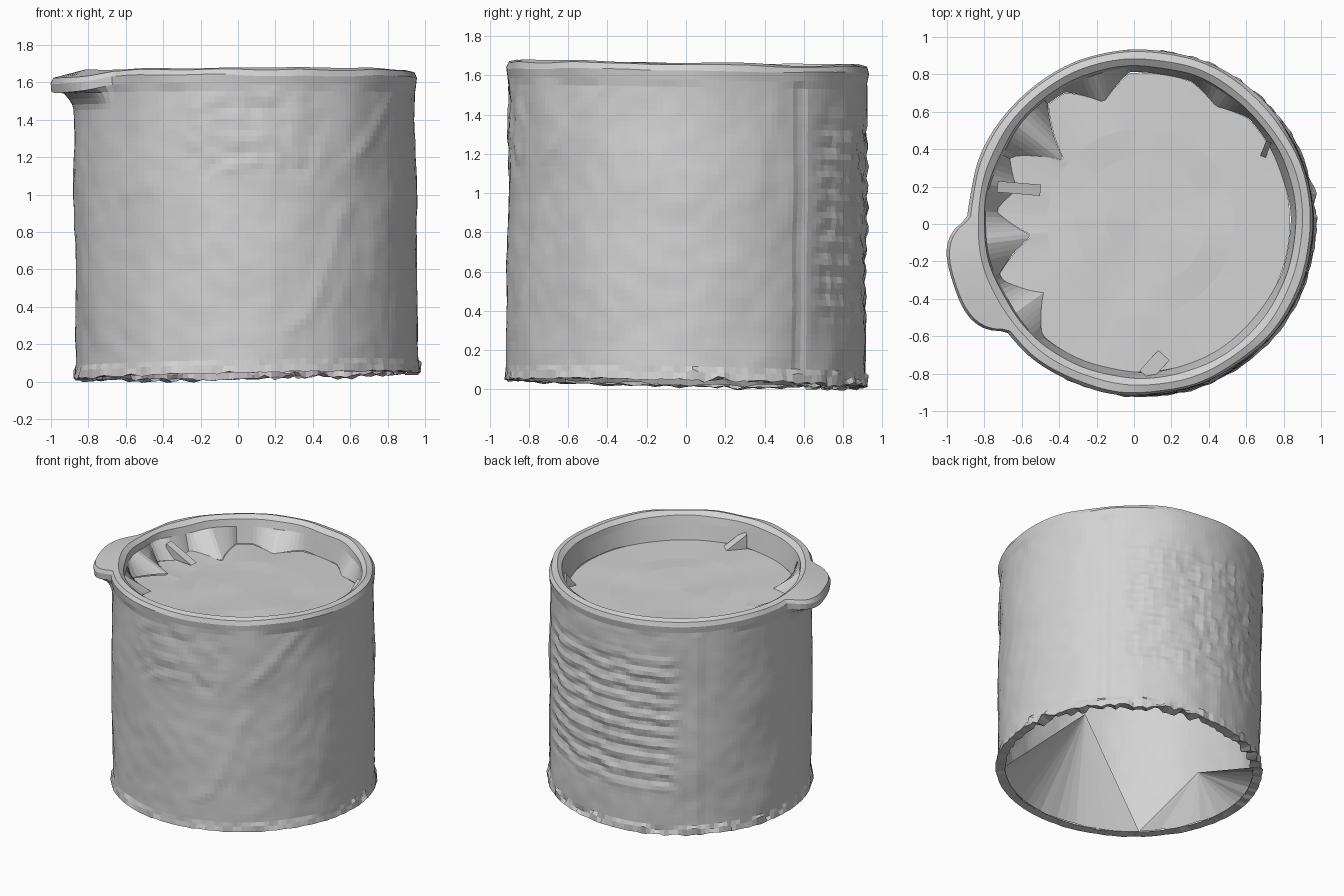
import bpy, bmesh, math, random
from mathutils import Vector, noise

random.seed(4)
cube = bpy.data.objects.get("Cube")
if cube:
    bpy.data.objects.remove(cube)

SEGMENTS = 180
CENTRE_X = 0.05
RIM_Z, LID_Z = 1.66, 1.47

grey = bpy.data.materials.new("plain grey")
grey.use_nodes = True
grey.diffuse_color = (0.65, 0.65, 0.65, 1)
grey.node_tree.nodes["Principled BSDF"].inputs["Base Color"].default_value = (0.65, 0.65, 0.65, 1)


def finish(name, bm):
    bmesh.ops.recalc_face_normals(bm, faces=bm.faces)
    mesh = bpy.data.meshes.new(name)
    bm.to_mesh(mesh)
    bm.free()
    mesh.materials.append(grey)
    obj = bpy.data.objects.new(name, mesh)
    bpy.context.collection.objects.link(obj)


def window(value, low, high, soft):
    """1 between low and high, fading to 0 over the soft width."""
    return max(0, min(1, (value - low) / soft, (high - value) / soft))


def place(angle, r, z):
    """Point on the slightly leaning can with its uneven top and bottom."""
    t = z / RIM_Z
    x = CENTRE_X + r * math.cos(math.radians(angle))
    y = r * math.sin(math.radians(angle))
    height = z + (1 - t) * (0.02 * x - 0.02 * y) - t * 0.015 * y
    return Vector((x - 0.018 * t, y + 0.01 * t, height))


def ripple(angle, z, around, up):
    """Smooth noise wrapped round the can."""
    a = math.radians(angle)
    return noise.noise((around * math.cos(a), around * math.sin(a), up * z))


def lathe(name, rings, shape, cap=False):
    """Spin (radius, height) rings, letting shape() alter each point."""
    bm = bmesh.new()
    loops = []
    for index, (radius, height) in enumerate(rings):
        angles = [360 * s / SEGMENTS for s in range(SEGMENTS)]
        loops.append([bm.verts.new(place(a, *shape(index, a, radius, height)))
                      for a in angles])
    for a, b in zip(loops, loops[1:]):
        for s in range(SEGMENTS):
            n = (s + 1) % SEGMENTS
            bm.faces.new((a[s], a[n], b[n], b[s]))
    if cap:
        hub = bm.verts.new(place(0, 0, rings[-1][1]))
        for s in range(SEGMENTS):
            bm.faces.new((loops[-1][s], loops[-1][(s + 1) % SEGMENTS], hub))
    finish(name, bm)


def foot_dip(angle):
    """Pointed folds reaching in over the lid along the back and one side."""
    folds = ((57, 0.06), (107, 0.13), (141, 0.28), (165, 0.12), (187, 0.22), (216, 0.16))
    return max(d * max(0, 1 - abs(angle - a) / 13) for a, d in folds)


def spout(angle):
    return max(0, 1 - (abs(angle - 199) / 20) ** 4)


def creases(angle, z):
    """Two diagonal ridges, the lower one curving upright."""
    lower = 281 + 25 * math.sqrt(max(0, z - 0.22) / 0.75)
    upper = 308 + 60 * (z - 1.15)
    return (max(0, 1 - abs(angle - lower) / 6) * window(z, 0.22, 0.97, 0.1)
            + max(0, 1 - abs(angle - upper) / 6) * window(z, 1.12, 1.6, 0.1))


def wall_shape(index, angle, r, z):
    if index < FIRST_SIDE:
        # Ragged foot, calmer along the front
        wild = 0.4 + 0.6 * window(angle, -90, 200, 30)
        jag = wild * ripple(angle, index, 14, 3)
        return r + 0.025 * jag, z + 0.03 * jag
    if index >= FIRST_RIM:
        bump = 0.012 * ripple(angle, index, 3, 0.3)
        if r > 0.9:
            r += 0.13 * spout(angle)
            z -= 0.035 * spout(angle)
        if index == LAST_RING:
            r -= foot_dip(angle)
        return r + bump, z + bump
    # Dents, uneven corrugation, upright seam, creases and a rough patch
    r += 0.012 * ripple(angle, z, 3, 2.5) + 0.004 * ripple(angle, z, 9, 9)
    ribbed = window(angle, 44, 126, 8) * window(z, 0.3, 1.45, 0.15)
    wave = math.sin(2 * math.pi * z / 0.11 + 0.05 * angle + 2 * ripple(angle, z, 6, 2))
    r += ribbed * (0.006 * wave + 0.008 * ripple(angle, z, 16, 8))
    r -= 0.01 * max(0, 1 - abs(angle - 39) / 3)
    r += 0.006 * max(0, 1 - abs(angle - 132) / 4)
    r += 0.009 * creases(angle, z)
    rough = window(angle, 248, 300, 8) * window(z, 1.05, 1.55, 0.1)
    r += 0.01 * rough * ripple(angle, z, 10, 12)
    # Spout underside flares out of the wall
    r += 0.11 * spout(angle) * max(0, (z - 1.46) / 0.12) ** 1.5
    return r, z


# Turned-under foot, outer wall, rolled rim and inner wall
foot = [(0.86, 0.035), (0.925, 0.03), (0.92, 0.07)]
side = [(0.914, 0.1 + 0.03 * i) for i in range(49)]
rim = [(0.92, 1.58), (0.925, 1.625), (0.91, 1.655), (0.87, 1.665),
       (0.835, 1.64), (0.825, 1.59), (0.8, LID_Z)]
FIRST_SIDE = len(foot)
FIRST_RIM = FIRST_SIDE + len(side)
LAST_RING = FIRST_RIM + len(rim) - 1
lathe("can_wall", foot + side + rim, wall_shape)


# Recessed lid, gently uneven
def lid_shape(index, angle, r, z):
    if index == 0:
        return r - foot_dip(angle), z
    return r, z + 0.02 * ripple(angle, 1, 3 * r, 5)


lathe("lid", [(0.8, LID_Z), (0.5, LID_Z), (0.35, LID_Z), (0.18, LID_Z)],
      lid_shape, cap=True)


# Pleated webs rising inside the open bottom
def web(name, apex, start, end):
    bm = bmesh.new()
    tip = bm.verts.new(apex)
    foot_edge = [bm.verts.new(place(a, 0.87, 0.04 + random.uniform(-0.01, 0.01)))
                 for a in range(start, end + 1, 5)]
    for a, b in zip(foot_edge, foot_edge[1:]):
        bm.faces.new((a, b, tip))
    finish(name, bm)


web("front_web", (0.0, -0.53, 0.74), 225, 320)
web("side_web", (-0.68, -0.12, 0.34), 135, 225)


# Loose slivers standing between lid and rim
def sliver(name, inner, outer, width):
    bm = bmesh.new()
    a, b = Vector(inner), Vector(outer)
    across = (b - a).cross(Vector((0, 0, 1))).normalized() * width
    floor = Vector((b.x, b.y, LID_Z))
    low = [bm.verts.new(p) for p in (a - across, a + across, floor + across, floor - across)]
    top = [bm.verts.new(p) for p in (b - across, b + across)]
    bm.faces.new(low)
    bm.faces.new((low[0], low[1], top[1], top[0]))
    bm.faces.new((low[3], low[2], top[1], top[0]))
    bm.faces.new((low[0], low[3], top[0]))
    bm.faces.new((low[1], low[2], top[1]))
    finish(name, bm)


sliver("front_sliver", (0.17, -0.69, LID_Z), (0.06, -0.81, 1.59), 0.04)
sliver("back_sliver", (0.69, 0.36, LID_Z), (0.72, 0.44, 1.58), 0.015)
sliver("side_sliver", (-0.5, 0.18, LID_Z), (-0.73, 0.2, 1.57), 0.03)
